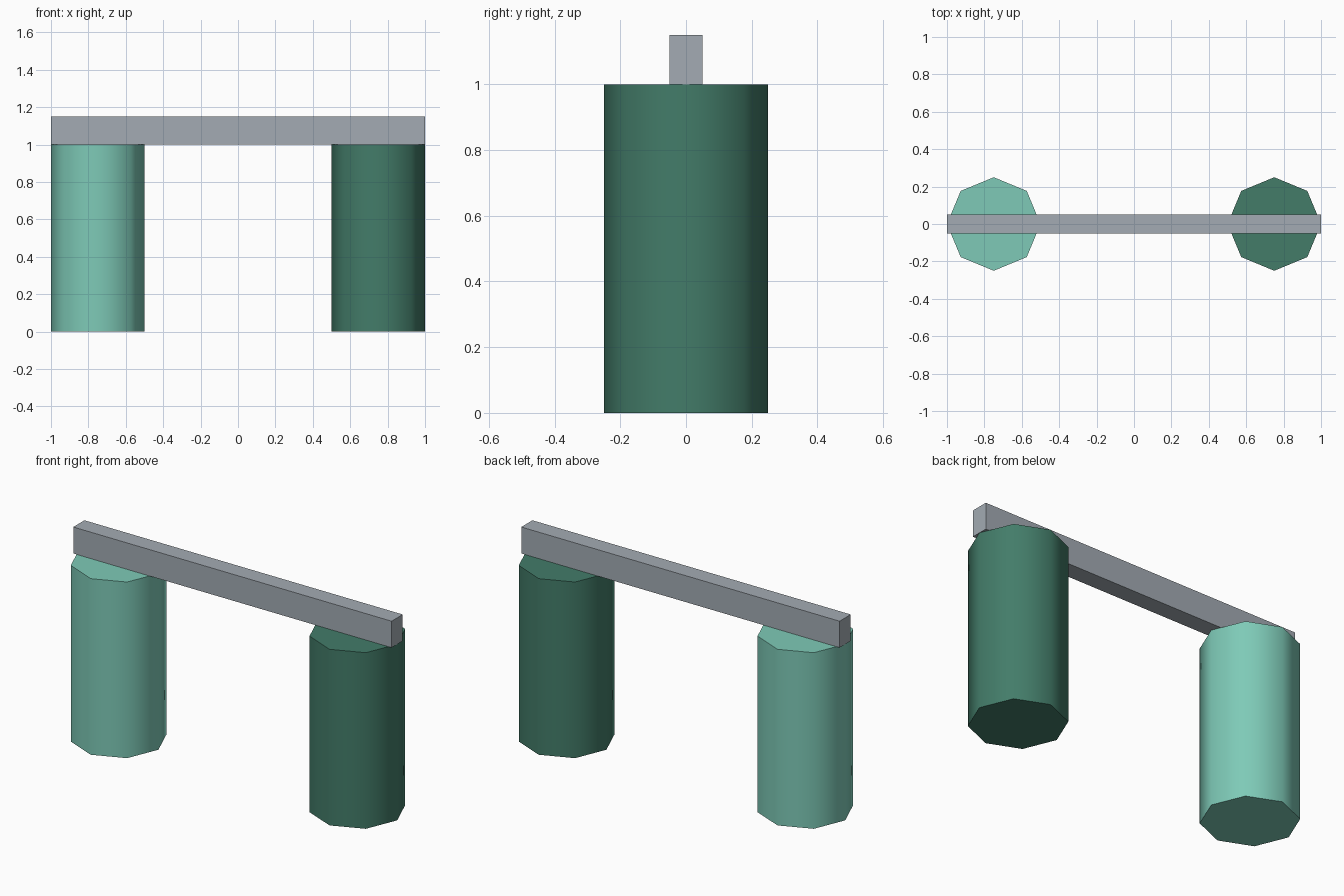
import bpy
import math

if "Cube" in bpy.data.objects:
    bpy.data.objects.remove(bpy.data.objects["Cube"])


def material(name, rgb):
    # Convert 0-255 display colour to linear values
    lin = [((c / 255 + 0.055) / 1.055) ** 2.4 for c in rgb]
    mat = bpy.data.materials.new(name)
    mat.diffuse_color = (*lin, 1.0)
    mat.use_nodes = True
    mat.node_tree.nodes["Principled BSDF"].inputs["Base Color"].default_value = mat.diffuse_color
    return mat


def pillar(name, x, mat):
    # Octagonal post with corners on the axes, smooth sides and flat caps
    bpy.ops.mesh.primitive_cylinder_add(vertices=8, radius=0.25, depth=1.0,
                                        location=(x, 0, 0.5))
    obj = bpy.context.object
    obj.name = name
    obj.data.materials.append(mat)
    bpy.ops.object.shade_smooth_by_angle(angle=math.radians(50))


# Two posts
pillar("left_post", -0.75, material("light green", (126, 202, 183)))
pillar("right_post", 0.75, material("dark green", (67, 124, 105)))

# Crossbar resting on the posts
bpy.ops.mesh.primitive_cube_add(size=1, location=(0, 0, 1.075))
bar = bpy.context.object
bar.name = "crossbar"
bar.scale = (2.0, 0.1, 0.15)
bpy.ops.object.transform_apply(location=False, rotation=False, scale=True)
bar.data.materials.append(material("grey", (163, 171, 179)))
